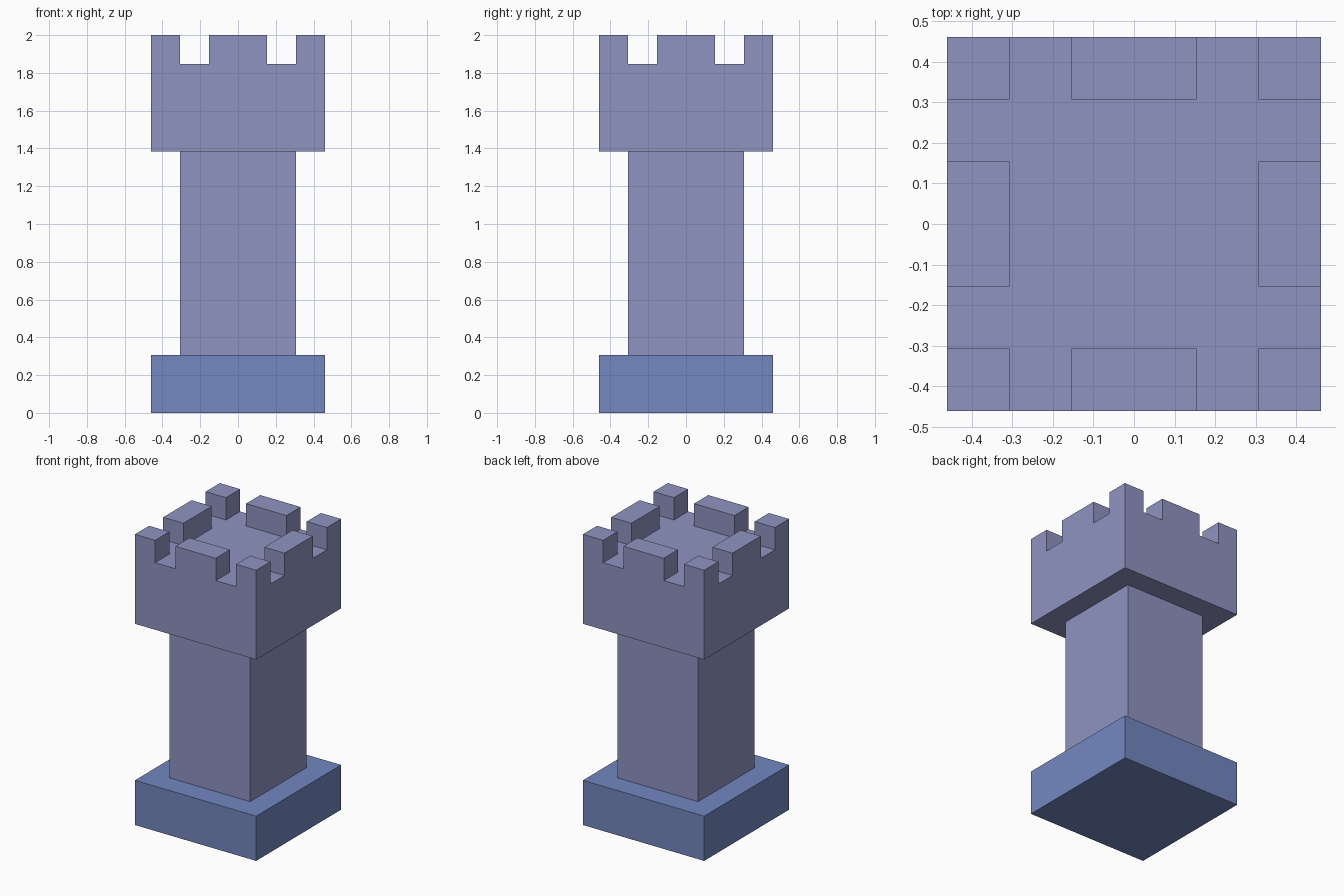
import bpy, bmesh, math
from mathutils import Matrix, Vector

if "Cube" in bpy.data.objects:
    bpy.data.objects.remove(bpy.data.objects["Cube"], do_unlink=True)

U = 2 / 13  # module: the tower is 13 modules tall


def material(name, rgb):
    def lin(c):
        c /= 255
        return c / 12.92 if c <= 0.04045 else ((c + 0.055) / 1.055) ** 2.4
    col = tuple(lin(c) for c in rgb) + (1,)
    m = bpy.data.materials.new(name)
    m.use_nodes = True
    m.diffuse_color = col
    m.node_tree.nodes["Principled BSDF"].inputs["Base Color"].default_value = col
    return m


def block(half, z0, z1):
    """Square block in modules, returned as a bmesh."""
    bm = bmesh.new()
    bmesh.ops.create_cube(bm, size=1, matrix=Matrix.Translation((0, 0, (z0 + z1) / 2))
                          @ Matrix.Diagonal((2 * half, 2 * half, z1 - z0, 1)))
    return bm


def finish(name, bm, mat):
    bmesh.ops.scale(bm, vec=(U, U, U), verts=bm.verts)
    bmesh.ops.recalc_face_normals(bm, faces=bm.faces)
    me = bpy.data.meshes.new(name)
    bm.to_mesh(me)
    bm.free()
    me.materials.append(mat)
    ob = bpy.data.objects.new(name, me)
    bpy.context.collection.objects.link(ob)


stone = material("lavender stone", (143, 148, 193))
blue = material("blue base", (115, 135, 193))

# Base plinth and shaft
finish("base", block(3, 0, 2), blue)
finish("shaft", block(2, 2, 9), stone)

# Battlement: slice the block, then raise alternate rim cells into merlons
bm = block(3, 9, 12)
for axis in (Vector((1, 0, 0)), Vector((0, 1, 0))):
    for d in (-2, -1, 1, 2):
        bmesh.ops.bisect_plane(bm, geom=bm.verts[:] + bm.edges[:] + bm.faces[:],
                               plane_co=axis * d, plane_no=axis)


def is_merlon(f):
    c = f.calc_center_median()
    solid = [abs(v) < 0.9 or abs(v) > 2.1 for v in (c.x, c.y)]
    return f.normal.z > 0.9 and all(solid) and max(abs(c.x), abs(c.y)) > 2.1


bm.normal_update()
tops = [f for f in bm.faces if is_merlon(f)]
raised = bmesh.ops.extrude_discrete_faces(bm, faces=tops)["faces"]
bmesh.ops.translate(bm, vec=(0, 0, 1), verts=list({v for f in raised for v in f.verts}))
# Merge the flat slices back into clean walls
bmesh.ops.dissolve_limit(bm, angle_limit=math.radians(1), verts=bm.verts[:], edges=bm.edges[:])
finish("battlement", bm, stone)
